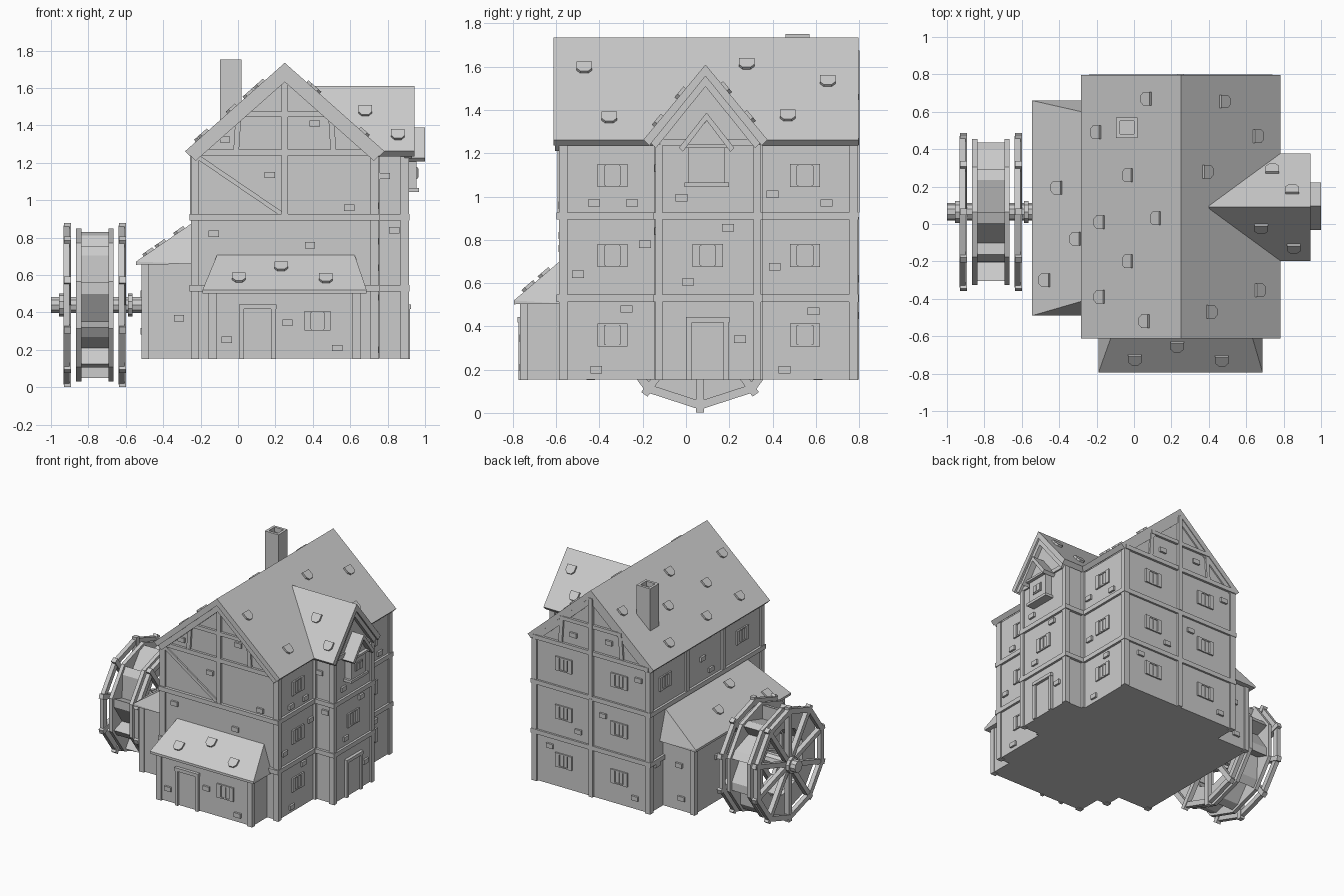
import bpy, bmesh
from math import sin, cos, pi
from mathutils import Vector, Matrix

cube = bpy.data.objects.get("Cube")
if cube:
    bpy.data.objects.remove(cube)

grey = bpy.data.materials.new("plain grey")
grey.use_nodes = True
COLOUR = (0.6, 0.6, 0.6, 1)
grey.diffuse_color = COLOUR
grey.node_tree.nodes["Principled BSDF"].inputs["Base Color"].default_value = COLOUR

AXES = {"x": lambda u, v, t: (t, u, v),
        "y": lambda u, v, t: (u, t, v),
        "z": lambda u, v, t: (u, v, t)}


def finish(name, bm, matrix=None):
    bmesh.ops.recalc_face_normals(bm, faces=bm.faces[:])
    mesh = bpy.data.meshes.new(name)
    bm.to_mesh(mesh)
    bm.free()
    mesh.materials.append(grey)
    ob = bpy.data.objects.new(name, mesh)
    bpy.context.collection.objects.link(ob)
    if matrix:
        ob.matrix_world = matrix
    return ob


def prism(name, pts, axis, a, b, matrix=None):
    """Extrude a flat outline along an axis from a to b."""
    bm = bmesh.new()
    ends = [[bm.verts.new(AXES[axis](u, v, t)) for u, v in pts] for t in (a, b)]
    for end in ends:
        bm.faces.new(end)
    for i in range(len(pts)):
        j = (i + 1) % len(pts)
        bm.faces.new((ends[0][i], ends[0][j], ends[1][j], ends[1][i]))
    return finish(name, bm, matrix)


def box(name, x0, x1, y0, y1, z0, z1):
    return prism(name, [(x0, y0), (x1, y0), (x1, y1), (x0, y1)], "z", z0, z1)


def hull(name, pts):
    bm = bmesh.new()
    bmesh.ops.convex_hull(bm, input=[bm.verts.new(p) for p in pts])
    bmesh.ops.dissolve_limit(bm, angle_limit=0.01, verts=bm.verts[:], edges=bm.edges[:])
    return finish(name, bm)


def chevron(name, mid, half, base, top, thick, axis, a, b):
    """Two roof slabs meeting at a ridge."""
    k = half - thick * 0.6
    drop = thick * 0.6
    pts = [(mid - half, base), (mid, top), (mid + half, base),
           (mid + k, base - drop), (mid, top - thick * 1.2), (mid - k, base - drop)]
    return prism(name, pts, axis, a, b)


def bar(name, p, q, w, d):
    """Timber between two points."""
    p, q = Vector(p), Vector(q)
    turn = (q - p).to_track_quat("Z", "Y").to_matrix().to_4x4()
    pts = [(-w / 2, -d / 2), (w / 2, -d / 2), (w / 2, d / 2), (-w / 2, d / 2)]
    return prism(name, pts, "z", 0, (q - p).length, Matrix.Translation(p) @ turn)


def on_wall(name, side, plane, u, z, w, h, depth):
    """Plate on a wall, centred at u and z."""
    out = depth if side in "RB" else -depth
    a, b = sorted((plane - out * 0.2, plane + out))
    if side in "FB":
        return box(name, u - w / 2, u + w / 2, a, b, z - h / 2, z + h / 2)
    return box(name, a, b, u - w / 2, u + w / 2, z - h / 2, z + h / 2)


def window(side, plane, u, z):
    for s in (-1, 1):
        on_wall("window_shutter", side, plane, u + s * 0.053, z, 0.034, 0.105, 0.012)
        on_wall("window_pane", side, plane, u + s * 0.016, z, 0.027, 0.09, 0.004)
        on_wall("window_rail", side, plane, u, z + s * 0.048, 0.072, 0.009, 0.01)
    on_wall("window_mullion", side, plane, u, z, 0.006, 0.09, 0.009)


def door(side, plane, u):
    on_wall("door_leaf", side, plane, u, 0.285, 0.15, 0.26, 0.006)
    for s in (-1, 1):
        on_wall("door_post", side, plane, u + s * 0.085, 0.285, 0.025, 0.265, 0.02)
    on_wall("door_lintel", side, plane, u, 0.43, 0.2, 0.025, 0.024)


def stones(side, plane, spots):
    for u, z in spots:
        on_wall("wall_stone", side, plane, u, z, 0.055, 0.034, 0.015)


TILE = [(-.036, -.03), (.036, -.03), (.036, .015), (.018, .035), (-.018, .035), (-.036, .015)]


def tiles(spots, height, down, slope):
    for x, y in spots:
        d = Vector((down[0], down[1], -slope)).normalized()
        n = Vector((down[0] * slope, down[1] * slope, 1)).normalized()
        s = d.cross(n)
        m = Matrix((s, d, n)).transposed().to_4x4()
        m.translation = (x, y, height(x, y))
        prism("loose_tile", TILE, "z", -0.005, 0.014, m)


BASE, X0, X1, Y0, Y1 = 0.155, -0.24, 0.74, -0.575, 0.782
MX, WY = 0.25, 0.09
FLOORS = (0.36, 0.727, 1.097)

# Main house and its roof
prism("house_walls", [(X0, BASE), (X1, BASE), (X1, 1.24), (MX, 1.69), (X0, 1.24)], "y", Y0, Y1)
chevron("house_roof", MX, 0.533, 1.262, 1.735, 0.045, "y", -0.613, 0.797)
for a, b in ((-0.605, Y0 + .01), (Y1 - .01, 0.792)):
    chevron("gable_board", MX, 0.515, 1.25, 1.71, 0.065, "y", a, b)

# Side wing with its own gable
WX = 0.9
prism("wing_walls", [(-0.13, BASE), (0.335, BASE), (0.335, 1.25), (WY + .01, 1.55), (-0.13, 1.25)], "x", 0.5, WX)
chevron("wing_roof", WY, 0.287, 1.262, 1.61, 0.045, "x", 0.4, 0.943)
chevron("wing_gable_board", WY, 0.265, 1.26, 1.58, 0.06, "x", WX - .01, 0.93)

# Corner posts and floor belts
for x in (X0 + .01, X1 - .01):
    for y in (Y0 + .008, Y1 - .008):
        box("corner_post", x - .022, x + .022, y - .02, y + .02, BASE - .004, 1.235)
for y in (-0.125, 0.33):
    box("wing_post", WX - .03, WX + .013, y - .017, y + .017, BASE - .004, 1.24)
    box("wing_inner_post", X1 - .01, X1 + .02, y - .024, y + .024, BASE, 1.24)
for z in (0.53, 0.91):
    box("floor_belt", X0 - .018, X1 + .017, -0.598, 0.797, z - .017, z + .017)
    box("wing_belt", 0.6, WX + .017, -0.15, 0.355, z - .017, z + .017)

# Gable timber framing, front and back
for side, y in (("F", Y0), ("B", Y1)):
    on_wall("tie_beam", side, y, MX, 1.255, 0.98, 0.032, 0.018)
    on_wall("collar_beam", side, y, MX, 1.46, 0.52, 0.028, 0.018)
    on_wall("king_post", side, y, MX, 1.3, 0.034, 0.75, 0.02)
    for x in (-0.01, 0.51):
        bar("gable_stud", (x, y, 1.26), (MX + (x - MX) * 0.95, y, 1.46), 0.028, 0.03)
bar("diagonal_brace", (-0.22, Y0, 1.235), (0.235, Y0, 0.925), 0.022, 0.024)
on_wall("back_lower_post", "B", Y1, MX, 0.53, 0.034, 0.75, 0.018)
for y in (0.34, -0.1):
    on_wall("side_stud", "L", X0, y, 1.08, 0.035, 0.32, 0.016)
on_wall("wing_tie_beam", "R", WX, WY + .01, 1.25, 0.44, 0.03, 0.012)

# Front porch
PY = -0.755
box("porch_walls", -0.15, 0.65, PY, Y0, BASE, 0.53)
hull("porch_roof", [(x, -0.795, z) for x in (-.19, .688) for z in (.502, .52)]
     + [(x, -0.57, .505) for x in (-.19, .688)] + [(x, -0.57, .712) for x in (-.11, .622)])
for x in (-0.135, 0.635):
    box("porch_post", x - .022, x + .022, PY - .012, PY + .025, BASE - .004, 0.51)
door("F", PY, 0.105)
window("F", PY, 0.425, 0.355)

# Lean-to by the wheel
LX = -0.505
box("lean_to_walls", LX, X0, -0.45, 0.62, BASE, 0.67)
hull("lean_to_roof", [(-.545, y, z) for y in (-.49, .66) for z in (.655, .672)]
     + [(-.235, y, .66) for y in (-.49, .66)] + [(-.235, y, .885) for y in (-.4, .59)])
for y in (-0.44, 0.61):
    box("lean_to_post", LX - .01, LX + .03, y - .02, y + .02, BASE - .004, 0.66)

# Windows and side door
for z in FLOORS:
    for y in (-0.34, 0.55):
        window("R", X1, y, z)
    for x in (0.015, 0.485):
        window("B", Y1, x, z)
for y in (-0.33, 0.6):
    window("L", X0, y, FLOORS[2])
window("R", WX, 0.1, FLOORS[1])
door("R", WX, 0.1)

# Small bay window under a canopy
BY = 0.095
box("bay_box", WX - .01, 0.955, BY - .085, BY + .085, 1.05, 1.25)
box("bay_sill", WX - .01, 0.967, BY - .103, BY + .103, 1.045, 1.065)
prism("bay_gable", [(BY - .1, 1.235), (BY + .1, 1.235), (BY, 1.35)], "x", WX - .01, 0.955)
chevron("bay_canopy", BY, 0.128, 1.225, 1.388, 0.03, "x", WX - .01, 1.0)
on_wall("bay_canopy_tie", "R", 0.955, BY, 1.232, 0.19, 0.016, 0.025)
on_wall("bay_window_frame", "R", 0.955, BY, 1.145, 0.085, 0.064, 0.006)
for s in (-1, 1):
    on_wall("bay_window_pane", "R", 0.961, BY + s * .019, 1.145, 0.03, 0.048, 0.004)

# Chimney with an open top
box("chimney_core", -0.075, 0.0, 0.48, 0.55, 1.3, 1.715)
for x in (-0.095, 0.0):
    box("chimney_side", x, x + .02, 0.46, 0.57, 1.3, 1.752)
for y in (0.46, 0.55):
    box("chimney_end", -0.075, 0.0, y, y + .02, 1.3, 1.752)

# Water wheel
CY, CZ, N = 0.065, 0.44, 10


def rim(r, k):
    a = 2 * pi * k / N
    return (CY + r * sin(a), CZ - r * cos(a))


prism("wheel_axle", [rim(0.046, k + .5) for k in range(N)], "x", -1.0, -0.49)
for x in (-0.945, -0.575):
    prism("axle_collar", [rim(0.062, k) for k in range(N)], "x", x - .012, x + .012)
for k in range(N):
    for s in (-1, 1):
        mid = -0.765
        x = mid + s * 0.147
        bar("wheel_spoke", (x, CY, CZ), (x, *rim(0.438, k)), 0.036, 0.036)
        prism("wheel_felloe", [rim(.425, k), rim(.425, k + 1), rim(.385, k + 1), rim(.385, k)],
              "x", x - .02, x + .012)
        prism("wheel_rim", [rim(.41, k), rim(.41, k + 1), rim(.25, k + 1), rim(.25, k)],
              "x", mid + s * .072, mid + s * .1)
    prism("wheel_bucket", [rim(.27, k), rim(.39, k), rim(.375, k + .25), rim(.285, k + 1), rim(.265, k + 1)],
          "x", -0.838, -0.692)

# Stones set proud of the walls
stones("F", Y0, [(-.07, 1.325), (.41, 1.41), (.17, 1.135), (.595, .96), (-.13, .82), (.385, .76)])
stones("F", -0.13, [(.785, 1.13), (.835, .84)])
stones("F", -0.45, [(-.315, .37)])
stones("F", PY, [(.265, .345), (-.06, .255), (.53, .21)])
stones("R", X1, [(-.425, .97), (-.25, .97), (.4, 1.01), (.65, .97), (-.19, .78), (-.5, .64), (.41, .675),
                 (-.275, .48), (.59, .47), (-.415, .2), (.455, .2)])
stones("R", WX, [(-.02, .995), (.195, .855), (.01, .605), (.25, .34)])
stones("B", Y1, [(.4, 1.35), (.1, 1.37), (.15, .8), (.36, .62), (.6, .45), (-.12, .24), (-.15, 1.15)])
stones("B", 0.62, [(-.38, .5), (-.4, .25)])
stones("L", LX, [(.35, .5), (-.25, .3)])
stones("L", X0, [(.15, 1.1), (.05, .98), (.7, .5)])

# Loose roof tiles
SLOPE = 0.473 / 0.533
main_z = lambda x, y: 1.735 - SLOPE * abs(x - MX)
tiles([(.07, .67), (-.2, .49), (-.03, .26), (.12, .03), (-.18, .01), (-.03, -.2), (-.18, -.39), (.06, -.52)],
      main_z, (-1, 0), SLOPE)
tiles([(.48, .655), (.66, .47), (.39, .28), (.67, -.355), (.41, -.47)], main_z, (1, 0), SLOPE)
wing_z = lambda x, y: 1.61 - 1.21 * abs(y - WY)
tiles([(.74, .29), (.845, .18)], wing_z, (0, 1), 1.21)
tiles([(.68, -.02), (.855, -.125)], wing_z, (0, -1), 1.21)
tiles([(-.41, .195), (-.31, -.08), (-.475, -.3)], lambda x, y: .672 + .687 * (x + .545), (-1, 0), .687)
tiles([(.005, -.72), (.23, -.65), (.47, -.725)], lambda x, y: .52 + .853 * (y + .795), (0, -1), .853)
